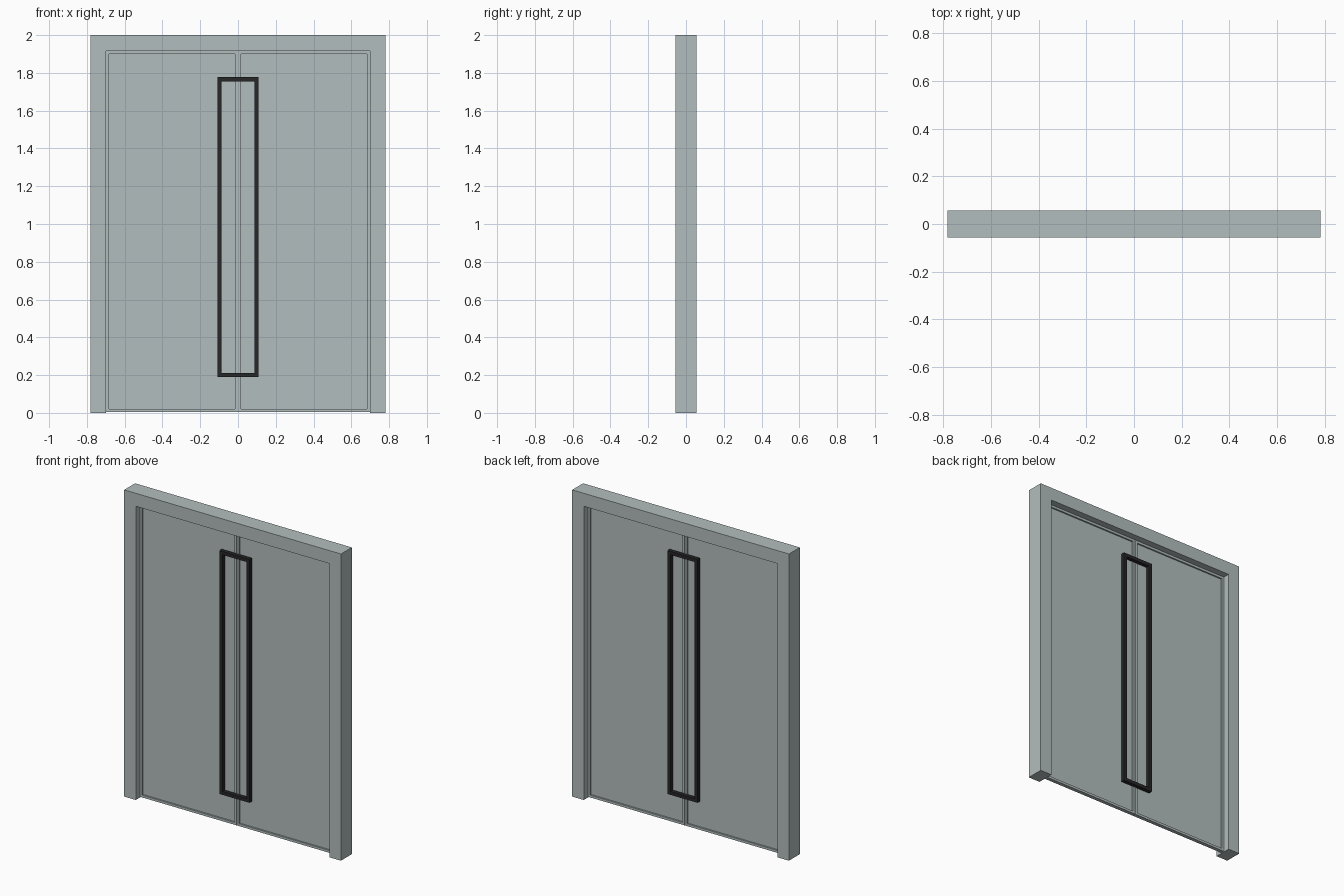
import bpy
import bmesh

if "Cube" in bpy.data.objects:
    bpy.data.objects.remove(bpy.data.objects["Cube"], do_unlink=True)


def material(name, rgb):
    m = bpy.data.materials.new(name)
    m.use_nodes = True
    m.diffuse_color = (*rgb, 1)
    m.node_tree.nodes["Principled BSDF"].inputs["Base Color"].default_value = (*rgb, 1)
    return m


grey = material("grey paint", (0.45, 0.51, 0.51))
black = material("black metal", (0.02, 0.02, 0.02))


def prism(name, outline, y0, y1, mat):
    """Extrude an (x, z) outline from y0 to y1."""
    bm = bmesh.new()
    face = bm.faces.new([bm.verts.new((x, y0, z)) for x, z in outline])
    ext = bmesh.ops.extrude_face_region(bm, geom=[face])["geom"]
    bmesh.ops.translate(bm, vec=(0, y1 - y0, 0),
                        verts=[v for v in ext if isinstance(v, bmesh.types.BMVert)])
    return finish(name, bm, mat)


def finish(name, bm, mat):
    bmesh.ops.recalc_face_normals(bm, faces=bm.faces)
    me = bpy.data.meshes.new(name)
    bm.to_mesh(me)
    bm.free()
    me.materials.append(mat)
    ob = bpy.data.objects.new(name, me)
    bpy.context.collection.objects.link(ob)
    return ob


def box(bm, x0, x1, y0, y1, z0, z1):
    vs = bmesh.ops.create_cube(bm, size=1)["verts"]
    bmesh.ops.scale(bm, vec=(x1 - x0, y1 - y0, z1 - z0), verts=vs)
    bmesh.ops.translate(bm, vec=((x0 + x1) / 2, (y0 + y1) / 2, (z0 + z1) / 2), verts=vs)


# Door surround: two jambs and a lintel in one piece
W, IN, TOP, HEAD, D = 0.782, 0.698, 2.0, 1.915, 0.056
prism("door_frame", [(-W, 0), (-IN, 0), (-IN, HEAD), (IN, HEAD), (IN, 0),
                     (W, 0), (W, TOP), (-W, TOP)], -D, D, grey)

# Two leaves, each with a sunken panel on both faces
STILE, RAIL, T, FLOOR = 0.022, 0.022, 0.012, 0.002
for side, a, b in (("left", 0.001, IN), ("right", -IN, -0.001)):
    bm = bmesh.new()
    box(bm, a, b, -T, T, 0.004, HEAD)
    bm.normal_update()
    for f in [f for f in bm.faces if abs(f.normal.y) > 0.9]:
        out = f.normal.copy()
        bmesh.ops.inset_region(bm, faces=[f], thickness=STILE)
        ext = bmesh.ops.extrude_face_region(bm, geom=[f])["geom"]
        bmesh.ops.translate(bm, vec=out * (FLOOR - T),
                            verts=[v for v in ext if isinstance(v, bmesh.types.BMVert)])
        if f.is_valid:
            bm.faces.remove(f)
    finish(side + "_door_leaf", bm, grey)

# Tall pull handles, one half ring per leaf, front and back
HX, HZ0, HZ1, BAR = 0.109, 0.19, 1.777, 0.022
for face, s in (("front", -1), ("back", 1)):
    for side, m in (("left", 1), ("right", -1)):
        ring = [(0, HZ0), (HX, HZ0), (HX, HZ1), (0, HZ1), (0, HZ1 - BAR),
                (HX - BAR, HZ1 - BAR), (HX - BAR, HZ0 + BAR), (0, HZ0 + BAR)]
        prism(face + "_" + side + "_handle", [(m * x, z) for x, z in ring],
              s * T, s * 0.037, black)
